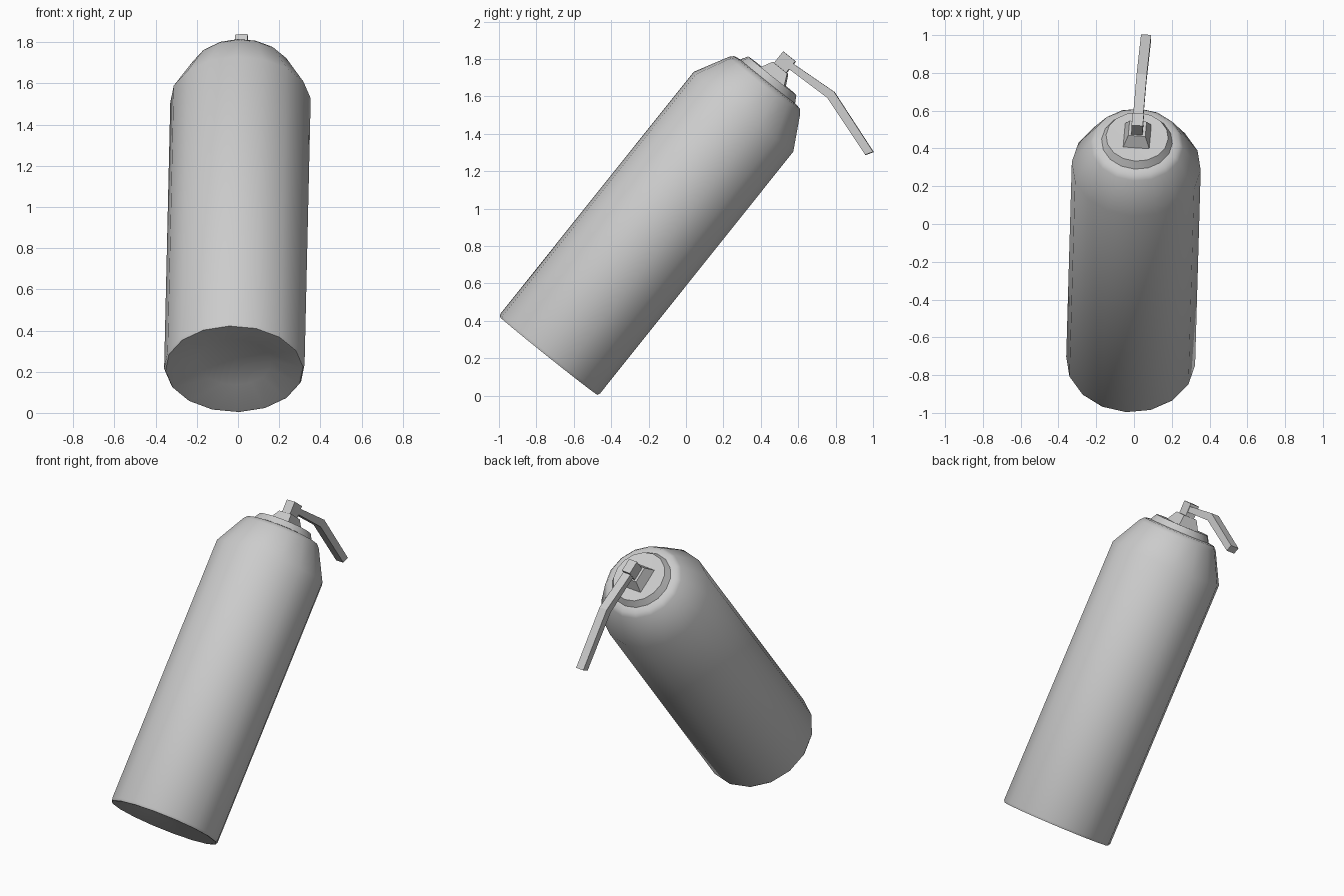
import bpy, bmesh, math
from mathutils import Matrix, Vector

if "Cube" in bpy.data.objects:
    bpy.data.objects.remove(bpy.data.objects["Cube"])

# Leaning frame: local z runs along the can, local y points to the lever side
axis = Vector((0.018, 0.624, 0.781)).normalized()
side = Vector((0, 0.781, -0.624)).normalized()
across = side.cross(axis).normalized()
side = axis.cross(across)
frame = Matrix((across, side, axis)).transposed().to_4x4()
PLACE = (Matrix.Translation((-0.018, -0.735, 0.213)) @ frame
         @ Matrix.Rotation(math.radians(-4), 4, 'Z'))


def finish(name, bm, smooth=None):
    bmesh.ops.recalc_face_normals(bm, faces=bm.faces)
    mesh = bpy.data.meshes.new(name)
    bm.to_mesh(mesh)
    bm.free()
    ob = bpy.data.objects.new(name, mesh)
    bpy.context.collection.objects.link(ob)
    ob.matrix_world = PLACE
    if smooth:
        bpy.ops.object.select_all(action='DESELECT')
        ob.select_set(True)
        bpy.context.view_layer.objects.active = ob
        bpy.ops.object.shade_smooth_by_angle(angle=math.radians(smooth))
    return ob


def lathe(name, profile, sides, smooth):
    bm = bmesh.new()
    pts = [bm.verts.new((0, r, z)) for r, z in profile]
    edges = [bm.edges.new(pair) for pair in zip(pts, pts[1:])]
    bmesh.ops.spin(bm, geom=pts + edges, cent=(0, 0, 0), axis=(0, 0, 1),
                   angle=math.tau, steps=sides)
    bmesh.ops.remove_doubles(bm, verts=bm.verts, dist=0.0005)
    return finish(name, bm, smooth)


def loft(name, rings):
    """Join four-cornered rings into a closed flat-faced solid."""
    bm = bmesh.new()
    rings = [[bm.verts.new(p) for p in ring] for ring in rings]
    for a, b in zip(rings, rings[1:]):
        for i in range(4):
            j = (i + 1) % 4
            bm.faces.new((a[i], a[j], b[j], b[i]))
    bm.faces.new(rings[0])
    bm.faces.new(rings[-1])
    return finish(name, bm)


def square(hx, hy, z, cy=0.008):
    return [(sx * hx, cy + sy * hy, z)
            for sx, sy in ((-1, -1), (1, -1), (1, 1), (-1, 1))]


# Can body: shallow hollow base, straight wall, shoulder and raised top ring
lathe("can_body", [(0, 0.06), (0.18, 0.045), (0.325, 0.0), (0.335, 0.0),
                   (0.342, 0.015), (0.342, 1.67), (0.245, 1.85),
                   (0.225, 1.872), (0.188, 1.878), (0.165, 1.917),
                   (0, 1.912)], 16, 40)

# Valve: tapered base and small square post
loft("valve_base", [square(0.075, 0.088, 1.90), square(0.045, 0.05, 1.977)])
loft("valve_post", [square(0.03, 0.042, 1.97), square(0.03, 0.042, 2.055)])

# Bent lever: upper and lower (y, z) edge at each station
stations = [((0.03, 2.036), (0.02, 2.0)),
            ((0.314, 2.057), (0.306, 2.009)),
            ((0.679, 1.937), (0.655, 1.898))]
w = 0.027
loft("lever", [[(-w, *up), (w, *up), (w, *low), (-w, *low)]
               for up, low in stations])
